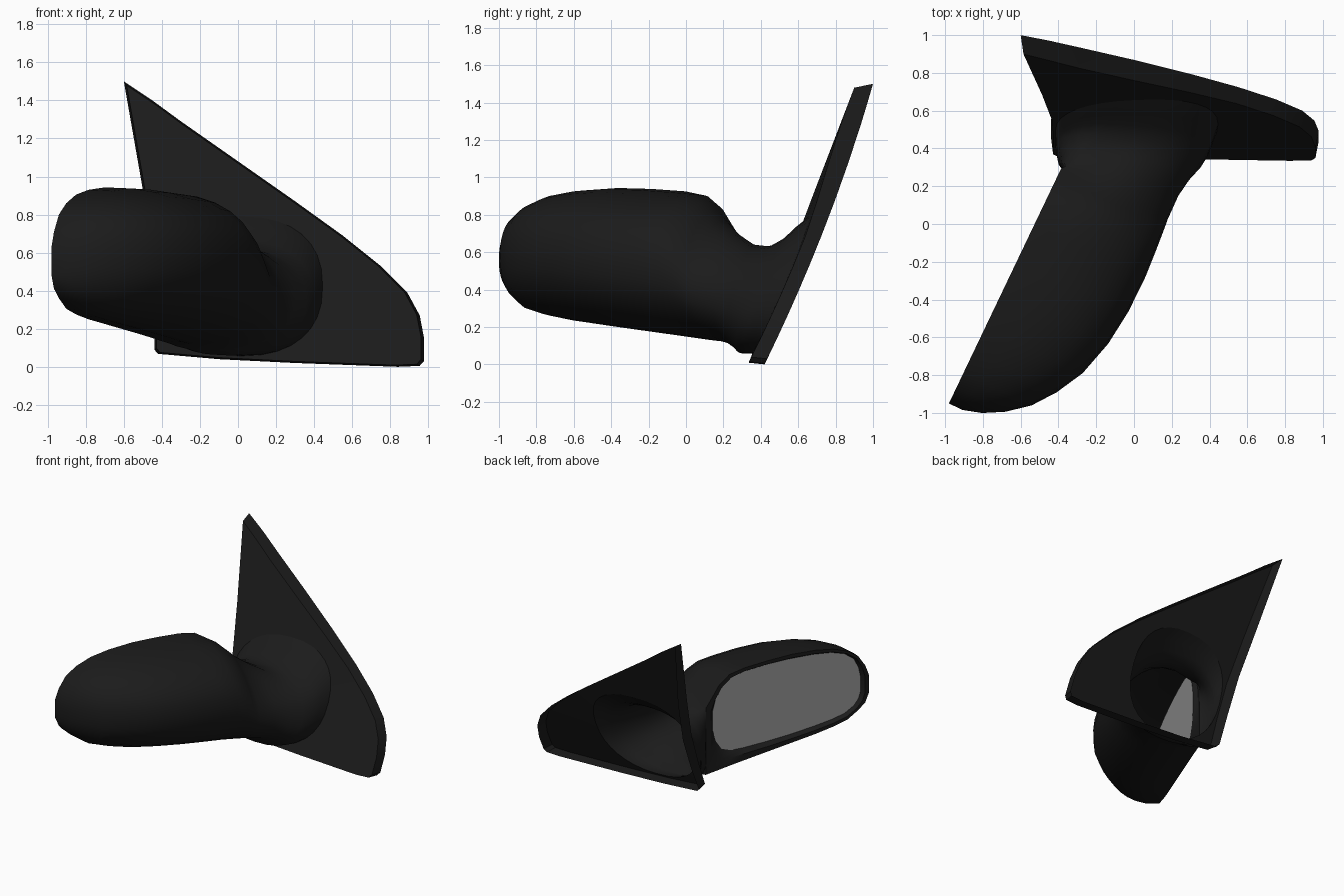
import bpy, bmesh, math
from mathutils import Vector

cube = bpy.data.objects.get("Cube")
if cube:
    bpy.data.objects.remove(cube, do_unlink=True)


def material(name, rgb, rough):
    mat = bpy.data.materials.new(name)
    mat.use_nodes = True
    mat.diffuse_color = (*rgb, 1)
    shader = next(n for n in mat.node_tree.nodes if n.type == 'BSDF_PRINCIPLED')
    shader.inputs["Base Color"].default_value = (*rgb, 1)
    shader.inputs["Roughness"].default_value = rough
    return mat


black = material("black_plastic", (0.011, 0.011, 0.011), 0.6)
grey = material("mirror_grey", (0.34, 0.34, 0.34), 0.3)


def finish(bm, name, mat, angle=40, recalc=True):
    if recalc:
        bmesh.ops.recalc_face_normals(bm, faces=bm.faces)
    mesh = bpy.data.meshes.new(name)
    bm.to_mesh(mesh)
    bm.free()
    obj = bpy.data.objects.new(name, mesh)
    bpy.context.collection.objects.link(obj)
    mesh.materials.append(mat)
    bpy.ops.object.select_all(action='DESELECT')
    obj.select_set(True)
    bpy.context.view_layer.objects.active = obj
    bpy.ops.object.shade_smooth_by_angle(angle=math.radians(angle))


def add_loop(bm, points):
    return [bm.verts.new(p) for p in points]


def bridge(bm, a, b, closed=True):
    n = len(a)
    for i in range(n if closed else n - 1):
        j = (i + 1) % n
        bm.faces.new((a[i], a[j], b[j], b[i]))


# Mirror plane: origin at the outer tip, one axis along it, one into the housing
TIP = Vector((-0.98, -0.95, 0))
ALONG = Vector((0.43, 0.9, 0)).normalized()
INWARD = Vector((ALONG.y, -ALONG.x, 0))
SLOPE = 0.385
HALF = 16


def mirror_point(s, z, depth=0):
    return TIP + ALONG * s + INWARD * depth + Vector((0, 0, z))


def plate_front(x, z):
    """Straight along the outer edge, slightly bowed towards the far end."""
    bow = min(max(x + 0.5, 0), 1)
    return 0.33 + SLOPE * z + 0.08 * bow * z * (1.49 - z)


def plate_rear(z):
    return 0.42 + 0.49 * z - 0.069 * z * z


def section(left, right, low, high, split=0, tilt=0, lift=0, sag=0):
    """Closed rounded section: outer half first (top to bottom), then inner half."""
    left, right = Vector(left), Vector(right)
    mid, half = (low + high) / 2, (high - low) / 2
    points = []
    for i in range(2 * HALF):
        a = math.pi / 2 - math.pi * i / HALF
        c, s = (math.copysign(abs(f) ** 0.85, f) for f in (math.cos(a), math.sin(a)))
        t = split + c * ((1 - split) if c > 0 else split)
        p = left.lerp(right, t)
        u = max(c, 0)
        z = mid + s * (half + (lift if s > 0 else sag * half) * 4 * u * (1 - u))
        points.append(Vector((p.x, p.y + tilt * SLOPE * (z - mid), z)))
    return points


# Housing slices: distance along mirror, depth, bottom, top, crown above the rim
slices = [
    (0, .08, .48, .63, 0), (.03, .18, .41, .71, 0), (.09, .29, .36, .80, 0),
    (.18, .40, .305, .86, 0), (.3, .49, .275, .905, 0), (.45, .57, .25, .93, 0),
    (.65, .625, .225, .943, 0), (.85, .648, .2, .938, 0), (1.05, .65, .175, .925, 0),
    (1.18, .642, .158, .90, .02), (1.27, .635, .145, .83, .06),
    (1.33, .63, .137, .74, .1), (1.38, .625, .13, .67, .12)]
housing_rings = [section(mirror_point(s, 0).xy, mirror_point(s, 0, d).xy, lo, hi,
                         lift=crown, sag=.08) for s, d, lo, hi, crown in slices]

# Arm sections, flaring out until flush with the base plate
arm_rings = [
    section((-.40, .32), (.235, .15), .105, .64, .15, .2, .08),
    section((-.41, .365), (.30, .245), .085, .63, .3, .5, .02),
    section((-.415, .41), (.36, .32), .065, .635, .4, .8),
    section((-.415, .425), (.395, .385), .06, .675, .45, 1),
    section((-.415, .455), (.42, .45), .058, .73, .5, 1)]
foot = section((-.415, 0), (.445, 0), .057, .79, .5)
arm_rings.append([Vector((p.x, plate_front(p.x, p.z), p.z)) for p in foot])

# Hollow housing and arm in one skin
bm = bmesh.new()
loops = [add_loop(bm, r[:HALF + 1]) for r in housing_rings[:-1]]
bm.faces.new(loops[0])
root = add_loop(bm, housing_rings[-1])
for a, b in zip(loops, loops[1:] + [root[:HALF + 1]]):
    bridge(bm, a, b, closed=False)
for ring in arm_rings:
    nxt = add_loop(bm, ring)
    bridge(bm, root, nxt)
    root = nxt
finish(bm, "housing_and_arm", black)

# Glass outline: distance along mirror, bottom, top
glass_rows = [
    (.055, .49, .62), (.07, .44, .69), (.11, .39, .77), (.19, .345, .83),
    (.3, .32, .865), (.45, .3, .885), (.65, .28, .895), (.85, .268, .893),
    (1.05, .262, .88), (1.15, .265, .855), (1.23, .295, .79), (1.28, .37, .71),
    (1.305, .46, .62)]


def outline_points(rows, depth):
    loop = [(s, hi) for s, lo, hi in rows] + [(s, lo) for s, lo, hi in reversed(rows)]
    return [mirror_point(s, z, depth) for s, z in loop]


# Frame closing the housing around the recessed glass
edge_points = outline_points([(s, lo, hi) for s, d, lo, hi, crown in slices], 0)
seat_points = outline_points(glass_rows, .03)
lip_points = [a.lerp(b - INWARD * .03, .6) for a, b in zip(edge_points, seat_points)]
bm = bmesh.new()
edge, lip, seat = (add_loop(bm, p) for p in (edge_points, lip_points, seat_points))
bridge(bm, edge, lip)
bridge(bm, lip, seat)
for f in bm.faces:
    f.normal_update()
if sum(f.normal.dot(INWARD) for f in bm.faces) > 0:
    bmesh.ops.reverse_faces(bm, faces=bm.faces)
finish(bm, "mirror_frame", black, 30, recalc=False)

bm = bmesh.new()
glass = bm.faces.new(add_loop(bm, seat_points))
glass.normal_update()
if glass.normal.dot(INWARD) > 0:
    glass.normal_flip()
finish(bm, "mirror_glass", grey, recalc=False)

# Base plate: open-backed triangular shell with a hole for the arm
outline = [(-.6, 1.5), (-.45, 1.4), (-.3, 1.29), (0, 1.08), (.3, .87), (.55, .69),
           (.75, .53), (.89, .39), (.955, .27), (.978, .15), (.977, .03), (.955, .005),
           (.84, 0), (.3, .02), (-.1, .04), (-.42, .068), (-.44, .09), (-.438, .3),
           (-.447, .57), (-.5, .93)]
bm = bmesh.new()
rear = add_loop(bm, [(x, plate_rear(z), z) for x, z in outline])
inner = [(.15 + (x - .15) * .98, .45 + (z - .45) * .98) for x, z in outline]
front = add_loop(bm, [(x, plate_front(x, z), z) for x, z in inner])
bridge(bm, rear, front)
hole = add_loop(bm, arm_rings[-1])
rim = [bm.edges.new((hole[i - 1], hole[i])) for i in range(len(hole))]
rim += [bm.edges.get((front[i - 1], front[i])) for i in range(len(front))]
bmesh.ops.triangle_fill(bm, edges=rim, use_beauty=True, normal=(0, -1, SLOPE))
finish(bm, "base_plate", black, 35)
